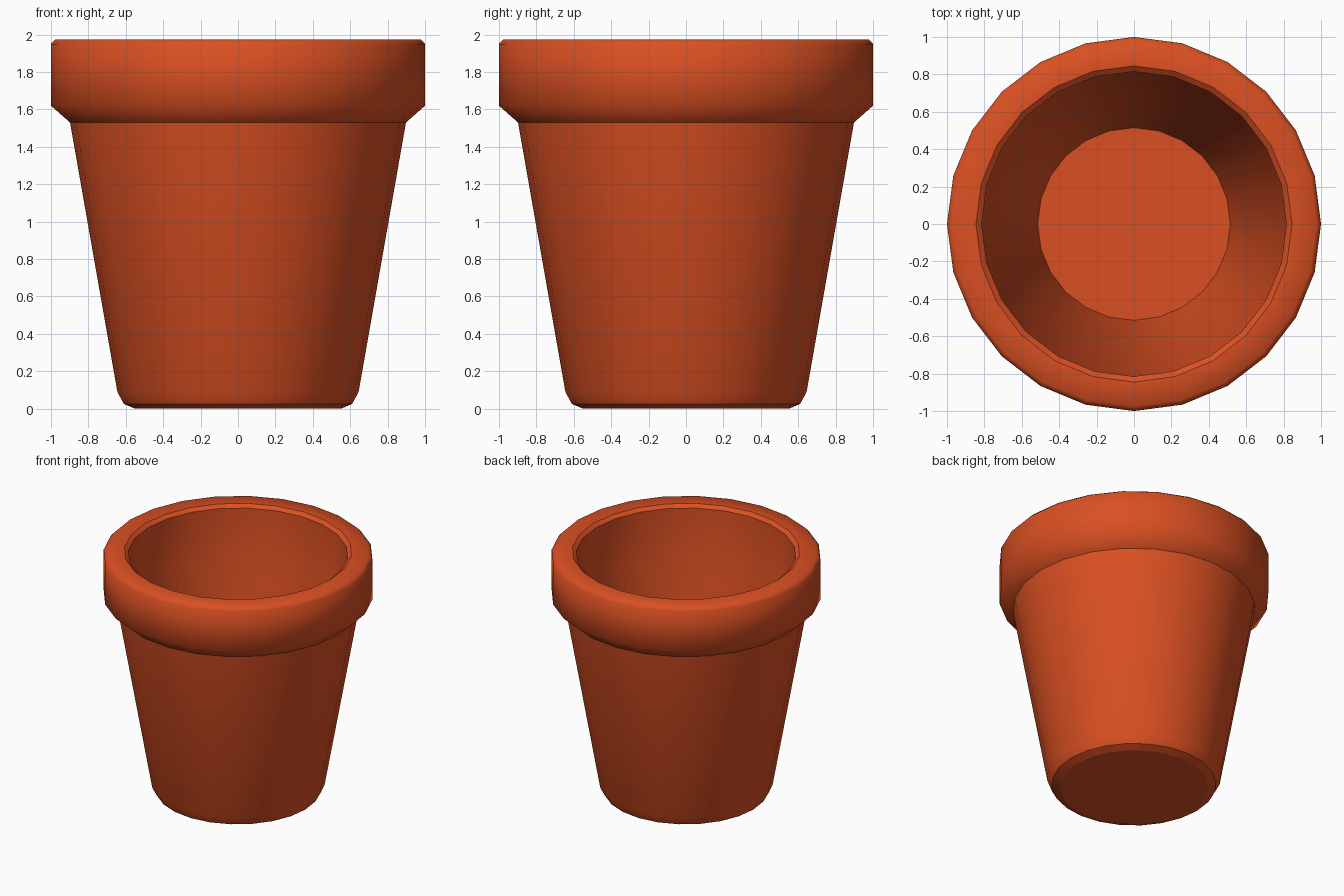
import bpy, bmesh, math

if "Cube" in bpy.data.objects:
    bpy.data.objects.remove(bpy.data.objects["Cube"])

SIDES = 24

clay = bpy.data.materials.new("terracotta")
clay.diffuse_color = (0.70, 0.08, 0.016, 1)
clay.use_nodes = True
clay.node_tree.nodes["Principled BSDF"].inputs["Base Color"].default_value = clay.diffuse_color

# Closed pot profile: (radius, height, crease)
profile = [
    (0.55, 0.0, True),     # underside edge
    (0.61, 0.025, True),   # foot
    (0.645, 0.09, False),
    (0.898, 1.53, True),   # wall meets rim
    (1.00, 1.62, False),   # rim
    (1.00, 1.95, False),
    (0.975, 1.975, False),
    (0.845, 1.975, True),  # inner lip
    (0.815, 1.95, True),
    (0.813, 1.53, False),  # straight inner collar
    (0.515, 0.15, True),   # inside floor
]

bm = bmesh.new()
rings = []
for r, z, crease in profile:
    rings.append([bm.verts.new((r * math.cos(2 * math.pi * i / SIDES),
                                r * math.sin(2 * math.pi * i / SIDES), z))
                  for i in range(SIDES)])

# Walls between neighbouring rings
for a, b in zip(rings, rings[1:]):
    for i in range(SIDES):
        j = (i + 1) % SIDES
        bm.faces.new((a[i], a[j], b[j], b[i]))

# Underside and inside floor
bm.faces.new(rings[0][::-1])
bm.faces.new(rings[-1])

for f in bm.faces:
    f.smooth = True
for ring, (r, z, crease) in zip(rings, profile):
    if crease:
        for i in range(SIDES):
            bm.edges.get((ring[i], ring[(i + 1) % SIDES])).smooth = False

mesh = bpy.data.meshes.new("flower_pot")
bm.to_mesh(mesh)
bm.free()
mesh.materials.append(clay)
pot = bpy.data.objects.new("flower_pot", mesh)
bpy.context.collection.objects.link(pot)
